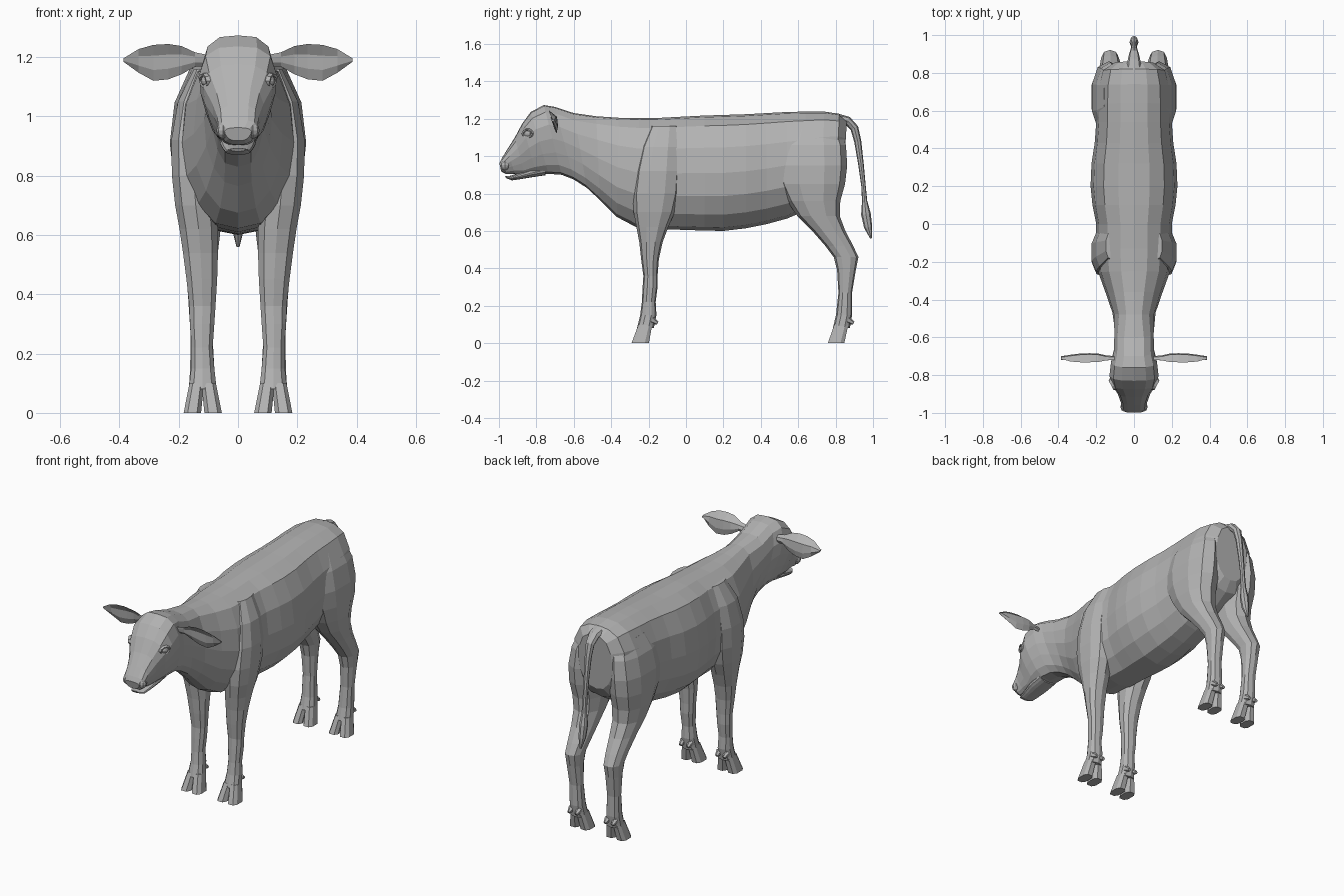
import bpy, bmesh, math
from mathutils import Vector, Matrix

if "Cube" in bpy.data.objects:
    bpy.data.objects.remove(bpy.data.objects["Cube"])

hide = bpy.data.materials.new("grey hide")
hide.diffuse_color = (0.45, 0.45, 0.45, 1)
hide.use_nodes = True
hide.node_tree.nodes["Principled BSDF"].inputs["Base Color"].default_value = hide.diffuse_color


def finish(name, bm, mirror=False):
    bmesh.ops.recalc_face_normals(bm, faces=bm.faces)
    me = bpy.data.meshes.new(name)
    bm.to_mesh(me)
    bm.free()
    ob = bpy.data.objects.new(name, me)
    bpy.context.collection.objects.link(ob)
    me.materials.append(hide)
    if mirror:
        mod = ob.modifiers.new("mirror", 'MIRROR')
        mod.use_mirror_merge = False
    return ob


def add_loft(bm, rings):
    """Skin a list of equal-length point rings and cap both ends."""
    vs = [[bm.verts.new(p) for p in r] for r in rings]
    n = len(vs[0])
    for a, b in zip(vs, vs[1:]):
        for i in range(n):
            j = (i + 1) % n
            bm.faces.new((a[i], a[j], b[j], b[i]))
    bm.faces.new(vs[0])
    bm.faces.new(vs[-1])


def trunk_ring(top, bot, w, shape):
    """Symmetric ring between a top and a bottom point in the side plane."""
    half = []
    for t, f in shape:
        half.append((w * f, top[0] + (bot[0] - top[0]) * t, top[1] + (bot[1] - top[1]) * t))
    left = [(-x, y, z) for x, y, z in reversed(half[1:-1])]
    return half + left


def leg_ring(z, y0, y1, x0, x1, n=10, power=0.85):
    """Horizontal rounded ring filling a y and x range."""
    pts = []
    for i in range(n):
        a = 2 * math.pi * (i + 0.5) / n
        c, s = math.cos(a), math.sin(a)
        c = math.copysign(abs(c) ** power, c)
        s = math.copysign(abs(s) ** power, s)
        pts.append(((x0 + x1) / 2 + c * (x1 - x0) / 2, (y0 + y1) / 2 + s * (y1 - y0) / 2, z))
    return pts


# Body, neck and head in one skin
head = [(0, 0), (.015, .5), (.1, .84), (.28, 1), (.48, .97), (.68, .83), (.86, .66), (.97, .42), (1, 0)]
barrel = [(0, 0), (.015, .36), (.09, .7), (.28, .93), (.5, 1), (.7, .94), (.86, .72), (.97, .4), (1, 0)]
face = [
    ((-.998, .962), (-.988, .918), .045),
    ((-.985, .988), (-.962, .904), .066),
    ((-.955, 1.037), (-.915, .903), .07),
    ((-.915, 1.10), (-.86, .895), .086),
    ((-.875, 1.175), (-.80, .903), .116),
    ((-.83, 1.236), (-.735, .905), .13),
    ((-.76, 1.273), (-.665, .90), .122),
    ((-.70, 1.263), (-.60, .875), .106),
    ((-.60, 1.23), (-.53, .83), .104),
]
torso = [
    ((-.48, 1.213), (-.46, .765), .114),
    ((-.36, 1.205), (-.37, .675), .15),
    ((-.25, 1.203), (-.27, .622), .188),
    ((-.13, 1.205), (-.13, .61), .2),
    ((0, 1.212), (0, .605), .2),
    ((.1, 1.217), (.1, .602), .22),
    ((.2, 1.22), (.2, .60), .23),
    ((.32, 1.224), (.32, .614), .225),
    ((.43, 1.23), (.43, .636), .208),
    ((.54, 1.236), (.54, .666), .2),
    ((.64, 1.238), (.62, .70), .2),
    ((.74, 1.238), (.72, .75), .195),
    ((.82, 1.226), (.80, .80), .175),
    ((.86, 1.185), (.84, .86), .11),
]
bm = bmesh.new()
add_loft(bm, [trunk_ring(*r, head) for r in face] + [trunk_ring(*r, barrel) for r in torso])
finish("body", bm)

# Lower jaw
bm = bmesh.new()
jaw = [((-.968, .893), (-.962, .882), .025), ((-.95, .892), (-.93, .87), .042),
       ((-.905, .905), (-.89, .876), .05), ((-.84, .93), (-.83, .886), .06),
       ((-.76, .95), (-.75, .898), .06)]
add_loft(bm, [trunk_ring(*r, barrel) for r in jaw])
finish("lower_jaw", bm)


def legs(name, rows, hoof_front, hoof_back):
    """A pair of legs with cloven hooves and dewclaws."""
    bm = bmesh.new()
    add_loft(bm, [leg_ring(*r) for r in rows])
    z, y0, y1, x0, x1 = rows[-1]
    mid = (x0 + x1) / 2
    finish(name, bm, True)
    bm = bmesh.new()
    for s in (-1, 1):
        toe = []
        for t in (0, .45, 1):
            near = mid + s * .004 * t - s * .006 * (1 - t)
            far = mid + s * (.046 + .02 * t)
            toe.append(leg_ring((z + .02) * (1 - t), y0 + .006 + (hoof_front - y0) * t,
                                y1 - .006 + (hoof_back - y1) * t, min(near, far), max(near, far), 8, .7))
        add_loft(bm, toe)
    finish(name + "_hooves", bm, True)
    bm = bmesh.new()
    for s in (-1, 1):
        m = Matrix.Translation((mid + s * .024, y1 + .005, z + .035)) @ Matrix.Rotation(math.radians(-120), 4, 'X')
        bmesh.ops.create_cone(bm, cap_ends=True, segments=6, radius1=.02, radius2=.009, depth=.035, matrix=m)
    finish(name + "_dewclaws", bm, True)


legs("front_leg", [
    (1.16, -.19, -.04, .08, .15), (1.05, -.24, -.03, .08, .205), (.92, -.27, -.028, .08, .228),
    (.80, -.285, -.035, .075, .226), (.70, -.28, -.06, .07, .215), (.62, -.265, -.095, .065, .2),
    (.54, -.25, -.125, .065, .188), (.45, -.24, -.145, .068, .176), (.36, -.228, -.152, .074, .166),
    (.30, -.232, -.152, .078, .164), (.22, -.236, -.162, .084, .158), (.15, -.245, -.158, .078, .16),
    (.08, -.262, -.172, .07, .168)], -.30, -.19)
legs("hind_leg", [
    (1.15, .53, .82, .05, .16), (1.06, .485, .855, .045, .203), (.95, .475, .862, .04, .226),
    (.85, .495, .85, .04, .228), (.76, .54, .825, .042, .218), (.68, .595, .822, .05, .205),
    (.60, .675, .852, .058, .192), (.52, .745, .894, .068, .182), (.46, .79, .922, .078, .176),
    (.39, .808, .908, .084, .17), (.27, .815, .888, .085, .162), (.15, .802, .888, .078, .163),
    (.08, .785, .876, .07, .168)], .75, .855)

# Tail with a fuller tuft: y, z, thickness along the side, half width
tail = [(.80, 1.2, .03, .045), (.865, 1.188, .024, .034), (.90, 1.15, .022, .026), (.918, 1.08, .019, .02),
        (.935, .96, .015, .016), (.949, .84, .012, .014), (.955, .76, .014, .016),
        (.962, .69, .026, .024), (.974, .62, .022, .02), (.99, .56, .005, .005)]
rings = []
for i, (y, z, r, w) in enumerate(tail):
    a, b = tail[max(i - 1, 0)], tail[min(i + 1, len(tail) - 1)]
    d = Vector((0, b[0] - a[0], b[1] - a[1])).normalized()
    side = Vector((0, -d.z, d.y))
    rings.append([Vector((0, y, z)) + side * (r * math.cos(k * math.pi / 4))
                  + Vector((w * math.sin(k * math.pi / 4), 0, 0)) for k in range(8)])
bm = bmesh.new()
add_loft(bm, rings)
finish("tail", bm)

# Ears, cupped on the front: x, lower edge, upper edge, cup depth
ear = [(.09, 1.17, 1.205, .0), (.145, 1.168, 1.216, .004), (.19, 1.142, 1.237, .014), (.235, 1.125, 1.244, .016),
       (.285, 1.12, 1.241, .014), (.335, 1.147, 1.227, .008), (.386, 1.184, 1.196, .0)]
rings = []
for x, lo, hi, d in ear:
    h, y = hi - lo, -.712
    slant = .02 * min(1, h / .1)
    rings.append([(x, y + slant, lo), (x, y - .004 + d * .6, lo + h * .3), (x, y - .008 + d * .6, lo + h * .7),
                  (x, y - slant, hi), (x, y + .006 + d, lo + h * .72), (x, y + .012 + d, lo + h * .3)])
bm = bmesh.new()
add_loft(bm, rings)
finish("ear", bm, True)

# Eyeballs, and lids as flattened rings around them
turn = Matrix.Translation((.108, -.845, 1.12)) @ Matrix.Rotation(math.radians(-28), 4, 'Z')
bm = bmesh.new()
bmesh.ops.create_uvsphere(bm, u_segments=10, v_segments=6, radius=.021,
                          matrix=turn @ Matrix.Diagonal((.75, 1.1, .9, 1)))
finish("eye", bm, True)
bm = bmesh.new()
loop = []
for i in range(10):
    a = 2 * math.pi * i / 10
    lift = .007 if math.sin(a) > 0 else 0
    loop.append([bm.verts.new(turn @ Vector((x + (lift if x > 0 else 0), r * math.cos(a), .75 * r * math.sin(a))))
                 for x, r in ((-.012, .042), (.009, .031), (.007, .022), (-.012, .02))])
for i in range(10):
    a, b = loop[i], loop[(i + 1) % 10]
    for k in range(4):
        bm.faces.new((a[k], a[(k + 1) % 4], b[(k + 1) % 4], b[k]))
finish("eyelid", bm, True)

# Nostril wings on the muzzle
bm = bmesh.new()
bmesh.ops.create_uvsphere(bm, u_segments=8, v_segments=6, radius=.024,
                          matrix=Matrix.Translation((.05, -.968, .952)) @ Matrix.Diagonal((.95, 1.1, 1.15, 1)))
finish("nostril", bm, True)
